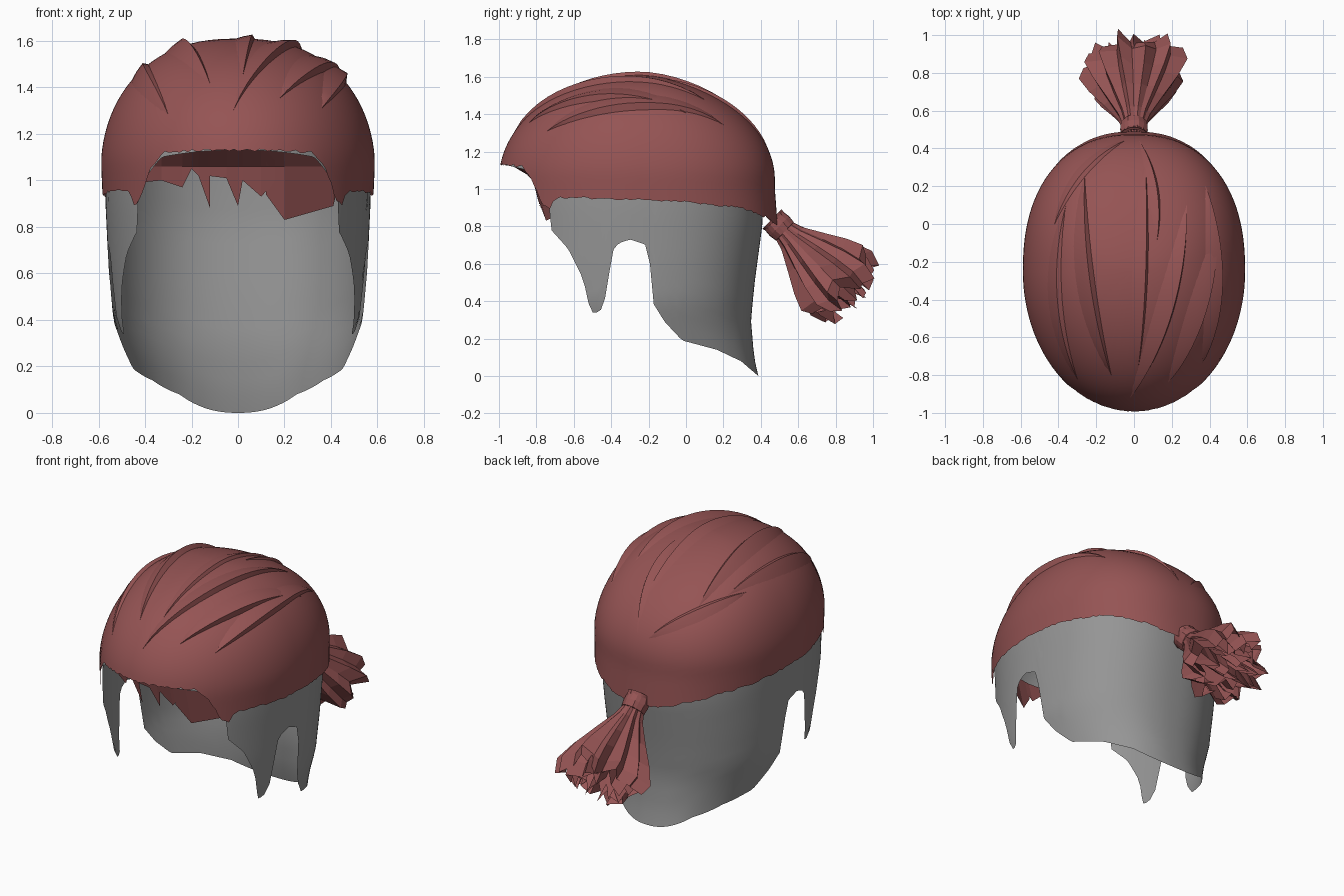
import bpy, math, random
from mathutils import Vector

random.seed(4)
if "Cube" in bpy.data.objects:
    bpy.data.objects.remove(bpy.data.objects["Cube"])

CY, Z0, H = -0.25, 1.05, 0.56      # dome centre, widest level, dome height
A, BF, BB = 0.59, 0.75, 0.74       # dome half width, front reach, back reach
PB = 2.3                           # squareness of the back
EX, EB = 0.82, 1.15                # fullness of the sides, slope of the back


def material(name, rgb):
    m = bpy.data.materials.new(name)
    m.use_nodes = True
    m.diffuse_color = (*rgb, 1)
    m.node_tree.nodes["Principled BSDF"].inputs["Base Color"].default_value = (*rgb, 1)
    return m


RED = material("faded red cloth", (0.30, 0.088, 0.088))
GREY = material("grey hair", (0.30, 0.30, 0.30))


def make(name, verts, faces, mat, smooth=None):
    me = bpy.data.meshes.new(name)
    me.from_pydata([tuple(v) for v in verts], [], faces)
    me.materials.append(mat)
    ob = bpy.data.objects.new(name, me)
    bpy.context.collection.objects.link(ob)
    bpy.ops.object.select_all(action='DESELECT')
    ob.select_set(True)
    bpy.context.view_layer.objects.active = ob
    if smooth:
        bpy.ops.object.shade_smooth_by_angle(angle=math.radians(smooth))
    return ob


def grid(rows, closed=True):
    """Quads joining equal rows of points."""
    n = len(rows[0])
    verts = [p for r in rows for p in r]
    faces = [(i * n + j, i * n + (j + 1) % n, (i + 1) * n + (j + 1) % n, (i + 1) * n + j)
             for i in range(len(rows) - 1) for j in range(n if closed else n - 1)]
    return verts, faces


def lerp(table, x):
    if x <= table[0][0]:
        return table[0][1]
    for (a, p), (b, q) in zip(table, table[1:]):
        if x <= b:
            return p + (q - p) * (x - a) / (b - a)
    return table[-1][1]


def plan(t, a, bf, bb):
    """Head outline seen from above, squarer at the back."""
    s, c = math.sin(t), -math.cos(t)
    e = 1 if c < 0 else 2 / PB
    x = a * math.copysign(abs(s) ** e, s)
    return x, (bf if c < 0 else bb) * math.copysign(abs(c) ** e, c)


def dome(a, bf, bb, h, edge, taper_x, taper_y, cols=200, nrows=26, jag=0.0):
    """Head-shaped shell from a free lower edge up to the crown."""
    rows = [[] for _ in range(nrows + 1)]
    for j in range(cols):
        x, y = plan(2 * math.pi * j / cols, a, bf, bb)
        low = lerp(edge, y + CY) + random.uniform(-jag, jag)
        v0 = (low - Z0) / h
        v0 = math.asin(v0) if v0 > 0 else v0
        for i in range(nrows + 1):
            v = v0 + (math.pi / 2 - 0.01 - v0) * i / nrows
            z = Z0 + h * (math.sin(v) if v > 0 else v)
            k = math.cos(v) if v > 0 else 1
            ky = k ** EB * lerp(taper_y, z) if y > 0 else k
            rows[i].append((x * k ** EX * lerp(taper_x, z), CY + y * ky, z))
    verts, faces = grid(rows)
    faces.append(tuple(range(nrows * cols, (nrows + 1) * cols)))
    return verts, faces


# Hair shell with open face, sideburns, ear notches and nape
hair_edge = [(-0.98, 1.13), (-0.85, 1.10), (-0.77, 1.0), (-0.73, 0.93), (-0.72, 0.78),
             (-0.63, 0.68), (-0.55, 0.52), (-0.51, 0.34), (-0.46, 0.34), (-0.42, 0.45),
             (-0.4, 0.66), (-0.36, 0.71), (-0.3, 0.73), (-0.21, 0.7), (-0.18, 0.55),
             (-0.17, 0.39), (-0.1, 0.29), (0, 0.19), (0.2, 0.14), (0.33, 0.08), (0.41, 0.0)]
hair_x = [(0, 0.78), (0.17, 0.82), (0.4, 0.945), (0.6, 0.975), (0.9, 1)]
hair_y = [(0, 0.965), (0.1, 0.93), (0.3, 0.905), (0.5, 0.935), (0.82, 1)]
make("hair_shell", *dome(0.57, 0.735, 0.66, 0.54, hair_edge, hair_x, hair_y), GREY, 40)

# Head cloth, hanging lower at the temples
cloth_edge = [(-0.98, 1.13), (-0.88, 1.12), (-0.82, 1.04), (-0.77, 0.92), (-0.73, 0.89),
              (-0.7, 0.95), (-0.62, 0.955), (0, 0.93), (0.3, 0.9), (0.43, 0.85), (0.49, 0.8)]
make("head_cloth", *dome(A, BF, BB, H, cloth_edge, [(0.9, 0.985), (1.1, 1)],
                         [(0.8, 1), (1, 0.98)], jag=0.006), RED, 40)


def on_dome(x, y, lift=0.0):
    """Point on the cloth above (x, y), found by bisection on height."""
    dy = y - CY
    p, reach, e = (2, BF, 1) if dy < 0 else (PB, BB * 0.98, EB)
    lo, hi = 0.0, math.pi / 2 - 0.01
    for _ in range(30):
        v = (lo + hi) / 2
        k = math.cos(v)
        inside = abs(x / (A * k ** EX)) ** p + abs(dy / (reach * k ** e)) ** p < 1
        lo, hi = (v, hi) if inside else (lo, v)
    pt = Vector((x, y, Z0 + H * math.sin(lo)))
    return pt + (pt - Vector((0, CY, 0.95))).normalized() * lift


def pleat(name, start, mid, end, height, width):
    """Tapered fold: gentle on its right, steep on its left."""
    a, m, b = Vector(start), Vector(mid), Vector(end)
    rows, n = [], 18
    for i in range(n + 1):
        t = i / n
        p = a * (1 - t) ** 2 + m * 2 * t * (1 - t) + b * t * t
        d = (2 * (1 - t) * (m - a) + 2 * t * (b - m)).normalized()
        side = Vector((d.y, -d.x))
        f = math.sin(math.pi * t) ** 0.7 + 0.02
        q, r, s = p - side * width * f, p - side * width * 0.4 * f, p + side * 0.02 * f
        rows.append([on_dome(q.x, q.y, -0.006), on_dome(r.x, r.y, height * 0.55 * f),
                     on_dome(p.x, p.y, height * f), on_dome(s.x, s.y, -0.01)])
    make(name, *grid(rows, closed=False), RED, 35)


# Pleats sweeping from the brow to the knot
pleats = [((-0.3, -0.82), (-0.46, -0.4), (-0.36, 0.1), 0.02, 0.08),
          ((-0.12, -0.8), (-0.26, -0.3), (-0.26, 0.25), 0.03, 0.1),
          ((0.02, -0.78), (0.08, -0.3), (0.06, 0.35), 0.018, 0.09),
          ((-0.02, -0.92), (0.26, -0.5), (0.28, 0.1), 0.03, 0.1),
          ((0.18, -0.84), (0.42, -0.5), (0.44, 0.0), 0.03, 0.1),
          ((0.36, -0.74), (0.53, -0.35), (0.38, 0.2), 0.03, 0.09),
          ((0.12, -0.1), (0.16, 0.2), (0.03, 0.44), 0.015, 0.06),
          ((-0.42, 0.0), (-0.3, 0.3), (-0.05, 0.44), 0.015, 0.06)]
for i, spec in enumerate(pleats):
    pleat("pleat_%d" % (i + 1), *spec)

# Ragged cloth tucked under the brow, sloping back and then hanging
ragged = [(-0.43, 0.99), (-0.33, 1.0), (-0.24, 0.97), (-0.2, 1.05), (-0.17, 1.02),
          (-0.12, 0.88), (-0.13, 1.02), (-0.05, 1.01), (0.0, 0.89), (0.02, 1.0),
          (0.1, 0.93), (0.16, 1.0), (0.12, 0.94), (0.2, 0.83), (0.41, 0.89), (0.44, 1.02)]
rows = [[], [], []]
for i, (x, z) in enumerate(ragged):
    y = CY - 0.735 * math.sqrt(1 - (x / A) ** 2)
    back = 0.17 * (1 - abs(x))
    rows[0].append((x * 0.98, y + 0.01, 1.15))
    rows[1].append((x, y + back, 1.06))
    rows[2].append((x, y + back + (1.06 - z) * 0.25, z))
make("brow_rags", *grid(rows, closed=False), RED)

# Knot and tail share one sloping axis
AX = Vector((0, 0.72, -0.69)).normalized()
UP = Vector((0, 0.69, 0.72)).normalized()
ORIGIN = Vector((0, 0.485, 0.815))


def tube(name, profile, n, flute, ragged_end=0.0, wide=1.0, smooth=None):
    """Fluted tube along the knot axis from (distance, radius) pairs."""
    wob = [1 + flute * (1 if j % 2 else -1) * random.uniform(0.5, 1.2) for j in range(n)]
    twist = [random.uniform(-0.1, 0.1) for _ in range(n)]
    tips = [random.uniform(-ragged_end, ragged_end * 0.5) for _ in range(n)]
    rows = []
    for k, (d, r) in enumerate(profile):
        f = k / (len(profile) - 1)
        row = []
        for j in range(n):
            g = 2 * math.pi * j / n + twist[j] * f
            rr = r * (1 + (wob[j] - 1) * min(1, 0.3 + f))
            row.append(ORIGIN + AX * (d + tips[j] * f * f) + UP * (rr * math.sin(g))
                       + Vector((rr * math.cos(g) * (1 + (wide - 1) * f), 0, 0)))
        rows.append(row)
    make(name, *grid(rows), RED, smooth)


tube("gathered_cloth", [(-0.035, 0.075), (-0.015, 0.068), (0.02, 0.06)], 24, 0.06, smooth=40)
tube("knot_band", [(-0.025, 0.05), (-0.02, 0.07), (0.02, 0.075), (0.06, 0.07), (0.065, 0.05)], 16, 0.03)

# Crumpled tail: nested pleated layers, outer ones rounding in at the end
tail = [(0.03, 0.055), (0.12, 0.08), (0.24, 0.135), (0.36, 0.185), (0.47, 0.215), (0.55, 0.19)]
for i, (k, reach) in enumerate(((1, 0.99), (0.78, 1.03), (0.52, 1.06), (0.28, 1.06))):
    tube("tail_layer_%d" % (i + 1), [(d * reach, r * k) for d, r in tail],
         24 - 4 * i, 0.17 + 0.06 * i, ragged_end=0.09, wide=1.2)
